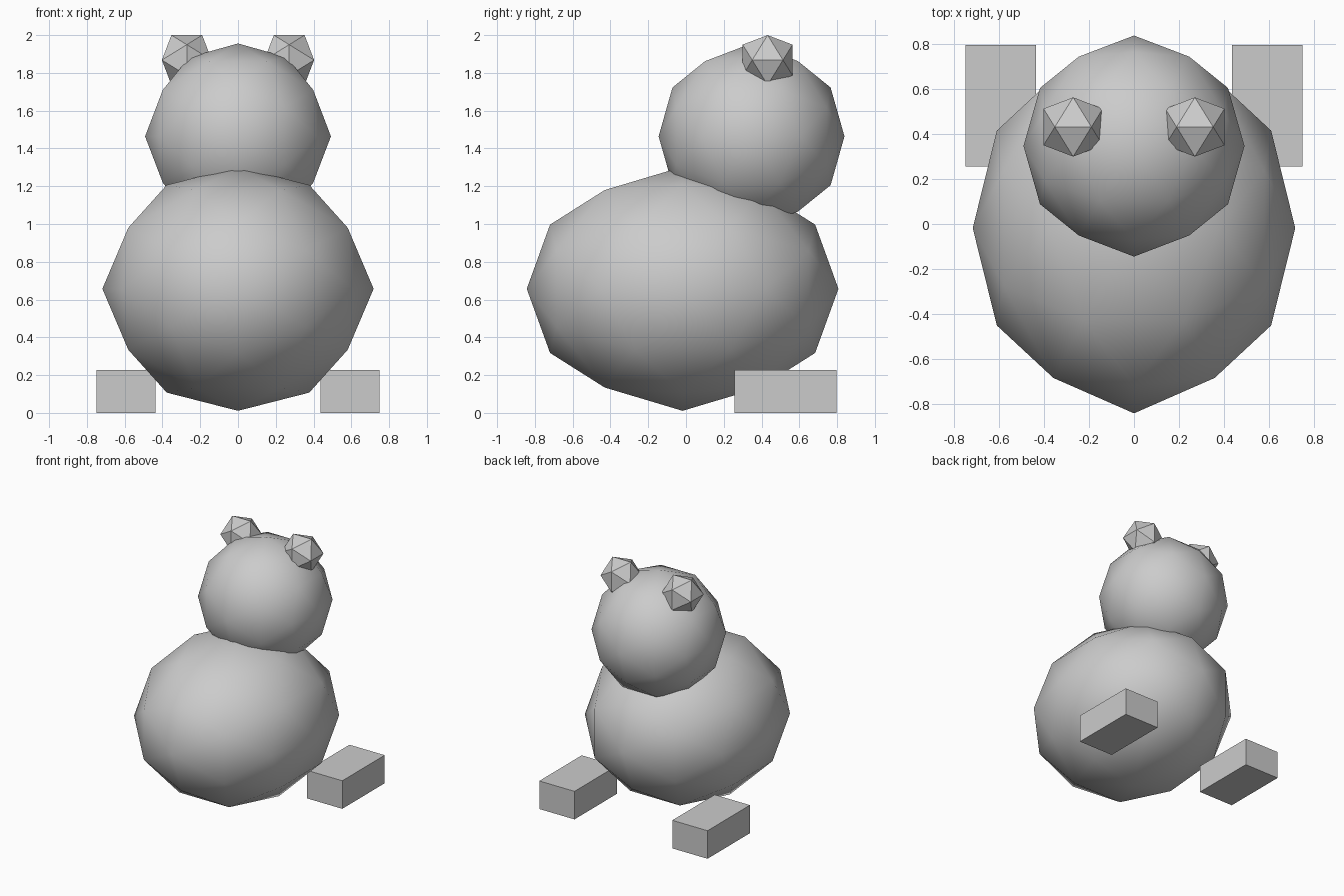
import bpy, bmesh
from mathutils import Vector
from itertools import combinations

if "Cube" in bpy.data.objects:
    bpy.data.objects.remove(bpy.data.objects["Cube"])

grey = bpy.data.materials.new("light_grey")
grey.diffuse_color = (0.6, 0.6, 0.6, 1)
grey.use_nodes = True
grey.node_tree.nodes["Principled BSDF"].inputs["Base Color"].default_value = grey.diffuse_color


def finish(name, bm, centre, size, smooth=False):
    """Scale and place the unit mesh, then make it an object."""
    for v in bm.verts:
        v.co = Vector(a * b + c for a, b, c in zip(v.co, size, centre))
    bmesh.ops.recalc_face_normals(bm, faces=bm.faces[:])
    for f in bm.faces:
        f.smooth = smooth
    mesh = bpy.data.meshes.new(name)
    bm.to_mesh(mesh)
    bm.free()
    mesh.materials.append(grey)
    obj = bpy.data.objects.new(name, mesh)
    bpy.context.collection.objects.link(obj)


def ico(name, centre, size, split=False):
    """Icosahedron with its edges lined up to the axes; split = finer and smooth."""
    phi = (1 + 5 ** 0.5) / 2
    points = []
    for a in (-1, 1):
        for b in (-phi, phi):
            points += [Vector(p).normalized() for p in ((a, 0, b), (b, a, 0), (0, b, a))]
    if split:
        points += [(p + q).normalized() for p, q in combinations(points, 2)
                   if (p - q).length < 1.1]
    bm = bmesh.new()
    for p in points:
        bm.verts.new(p)
    bmesh.ops.convex_hull(bm, input=bm.verts[:])
    finish(name, bm, centre, size, smooth=split)


# Body and head
ico("body", (0, -0.018, 0.657), (0.718, 0.825, 0.646), split=True)
ico("head", (0, 0.347, 1.464), (0.492, 0.492, 0.492), split=True)

# Ears and feet, mirrored
for side, s in (("left", -1), ("right", 1)):
    ico(side + "_ear", (s * 0.271, 0.432, 1.868), (0.155, 0.155, 0.155))
    bm = bmesh.new()
    bmesh.ops.create_cube(bm, size=1)
    finish(side + "_foot", bm, (s * 0.593, 0.527, 0.113), (0.314, 0.54, 0.226))
